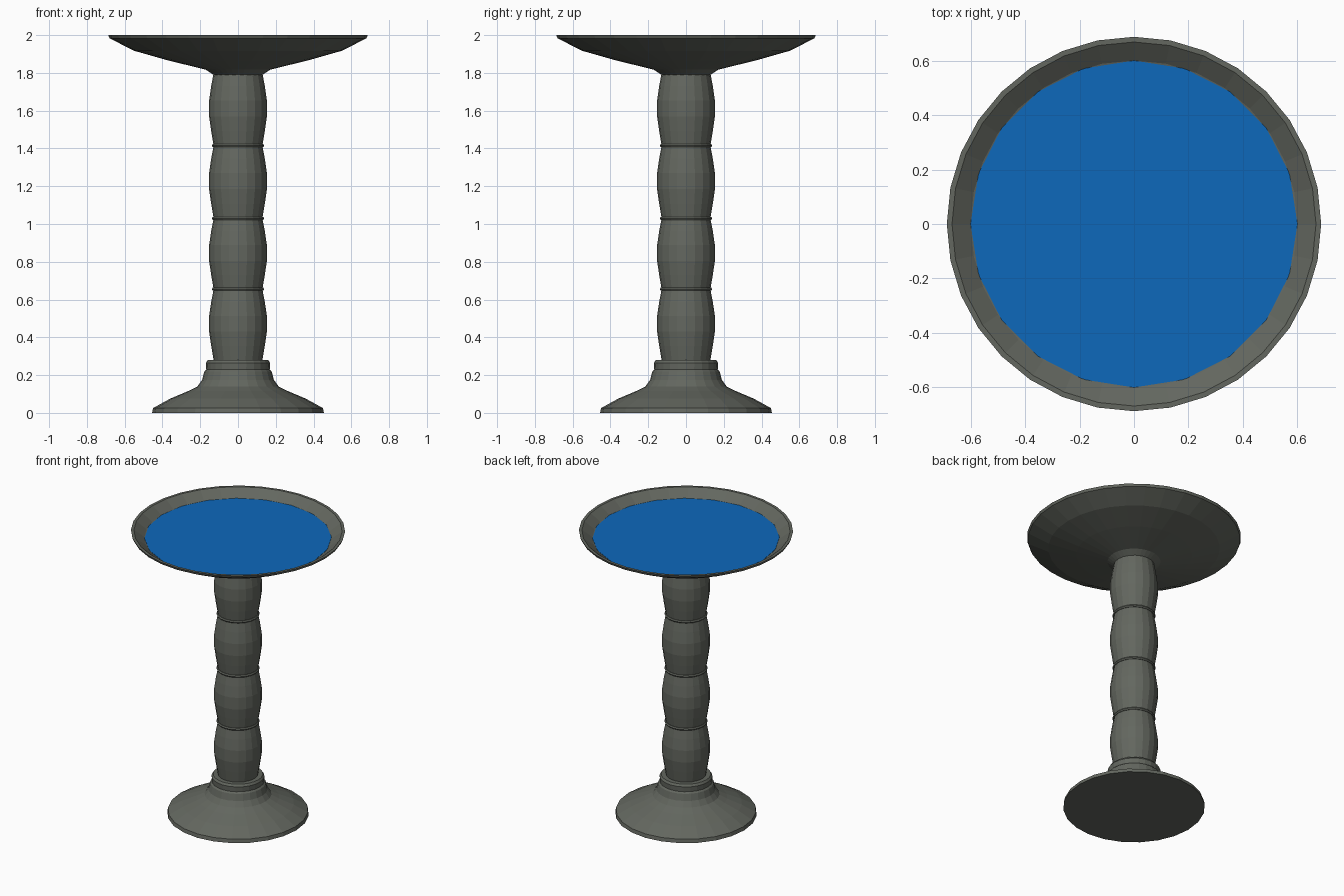
import bpy, bmesh, math

if "Cube" in bpy.data.objects:
    bpy.data.objects.remove(bpy.data.objects["Cube"])


def material(name, color):
    m = bpy.data.materials.new(name)
    m.diffuse_color = (*color, 1)
    m.use_nodes = True
    m.node_tree.nodes["Principled BSDF"].inputs["Base Color"].default_value = m.diffuse_color
    return m


stone = material("stone", (0.125, 0.135, 0.115))
blue = material("water_blue", (0.004, 0.14, 0.50))


def lathe(name, profile, sides, mat):
    """Spin a (radius, height) profile around z; radius 0 closes to a pole."""
    bm = bmesh.new()
    rings = []
    for r, z in profile:
        if r == 0:
            rings.append([bm.verts.new((0, 0, z))] * sides)
        else:
            rings.append([bm.verts.new((r * math.cos(2 * math.pi * i / sides),
                                        r * math.sin(2 * math.pi * i / sides), z))
                          for i in range(sides)])
    for a, b in zip(rings, rings[1:]):
        for i in range(sides):
            j = (i + 1) % sides
            bm.faces.new(dict.fromkeys((a[i], a[j], b[j], b[i])))
    bmesh.ops.recalc_face_normals(bm, faces=bm.faces[:])
    mesh = bpy.data.meshes.new(name)
    bm.to_mesh(mesh)
    bm.free()
    mesh.materials.append(mat)
    obj = bpy.data.objects.new(name, mesh)
    bpy.context.collection.objects.link(obj)
    return obj


# Flared foot with a collar
lathe("base", [(0, 0), (0.455, 0), (0.45, 0.025), (0.36, 0.075), (0.265, 0.115),
               (0.215, 0.14), (0.19, 0.175), (0.178, 0.22), (0.168, 0.23),
               (0.17, 0.265), (0.16, 0.28), (0, 0.28)], 24, stone)

# Four bulging column drums
joints = [0.28, 0.655, 1.03, 1.415, 1.80]
bulge = [(0.129, 0), (0.142, 0.2), (0.153, 0.4), (0.153, 0.62), (0.142, 0.82), (0.129, 1)]
for n, (lo, hi) in enumerate(zip(joints, joints[1:]), 1):
    prof = [(r, lo + t * (hi - lo)) for r, t in bulge]
    lathe(f"column_drum_{n}", [(0, lo)] + prof + [(0, hi)], 20, stone)

# Thin rings between the drums
for n, z in enumerate(joints[1:-1], 1):
    lathe(f"column_ring_{n}", [(0, z - 0.008), (0.134, z - 0.008), (0.139, z),
                               (0.134, z + 0.008), (0, z + 0.008)], 20, stone)

# Shallow dish with a thin rim
lathe("bowl", [(0, 1.79), (0.13, 1.79), (0.17, 1.817), (0.37, 1.866), (0.55, 1.917),
               (0.68, 1.983), (0.687, 2.0), (0.668, 2.0), (0.60, 1.95),
               (0.36, 1.885), (0, 1.83)], 32, stone)

# Water surface inside the dish
lathe("water", [(0, 1.949), (0.60, 1.949), (0.60, 1.951), (0, 1.951)], 20, blue)
